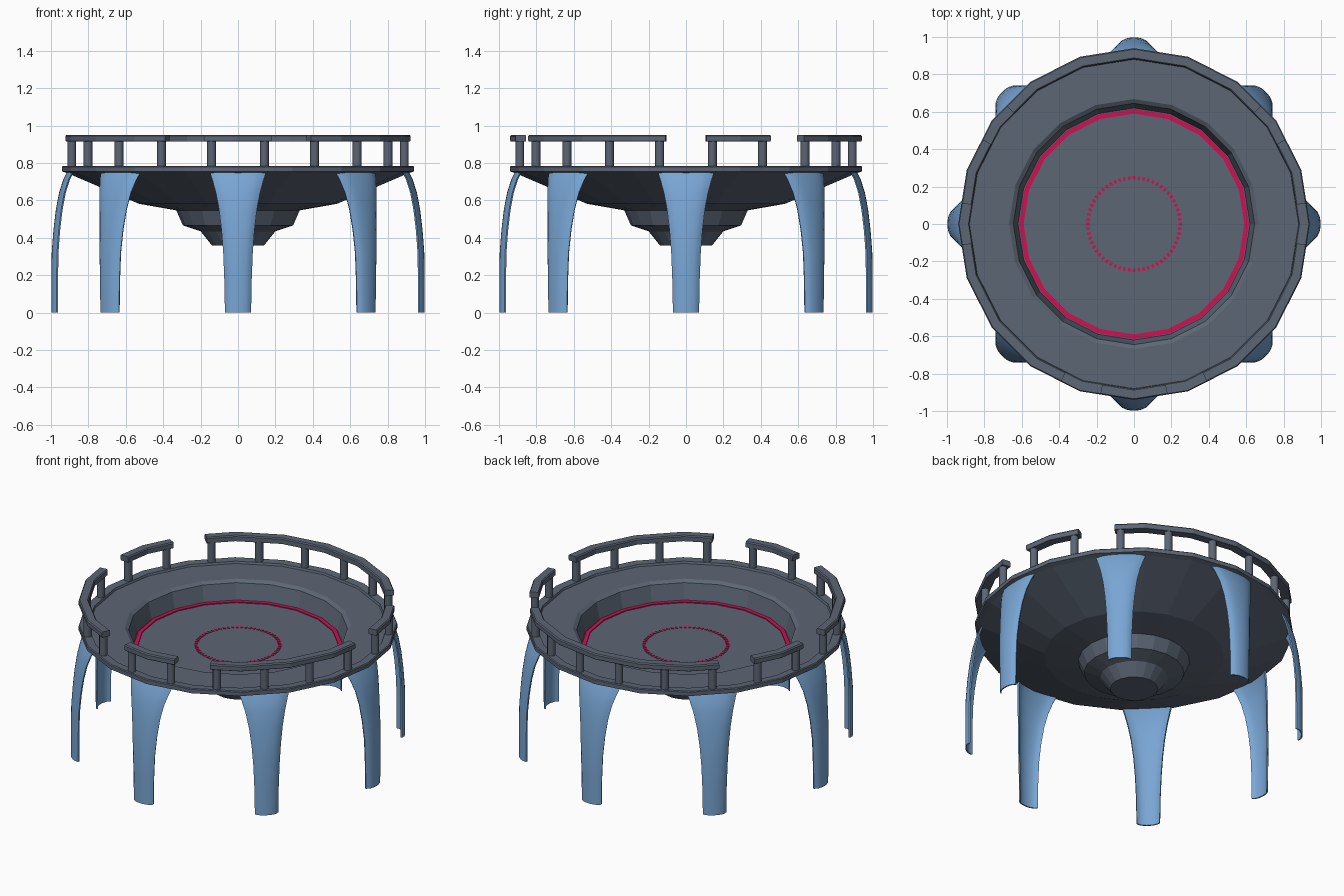
import bpy, bmesh
from math import sin, cos, pi, radians

if "Cube" in bpy.data.objects:
    bpy.data.objects.remove(bpy.data.objects["Cube"])

SIDES = 20
STEP = 360 / SIDES


def material(name, rgb):
    m = bpy.data.materials.new(name)
    m.diffuse_color = (*rgb, 1)
    m.use_nodes = True
    m.node_tree.nodes["Principled BSDF"].inputs["Base Color"].default_value = m.diffuse_color
    return m


SLATE = material("slate", (0.107, 0.133, 0.178))
BLUE = material("blue", (0.19, 0.38, 0.66))
RED = material("red", (0.62, 0.005, 0.085))


def make(name, bm, mat):
    bmesh.ops.recalc_face_normals(bm, faces=bm.faces[:])
    me = bpy.data.meshes.new(name)
    bm.to_mesh(me)
    bm.free()
    ob = bpy.data.objects.new(name, me)
    bpy.context.collection.objects.link(ob)
    me.materials.append(mat)
    return ob


def polar(r, deg, z):
    return (r * cos(radians(deg)), r * sin(radians(deg)), z)


def polygon_radius(r, deg):
    """Radius at an angle on the 20-sided outline of corner radius r."""
    return r * cos(radians(STEP / 2)) / cos(radians(deg % STEP - STEP / 2))


def sweep(bm, sections, closed):
    """Skin a list of closed cross-sections; cap the ends if the run is open."""
    rows = [[bm.verts.new(p) for p in s] for s in sections]
    n = len(rows[0])
    for i in range(len(rows) if closed else len(rows) - 1):
        a, b = rows[i], rows[(i + 1) % len(rows)]
        for j in range(n):
            k = (j + 1) % n
            bm.faces.new((a[j], a[k], b[k], b[j]))
    if not closed:
        bm.faces.new(rows[0])
        bm.faces.new(rows[-1])


# Platform: sunken floor, deck, rim and stepped hull as one lathed profile
profile = [(0, .65), (.62, .65), (.645, .755), (.668, .77), (.88, .77), (.885, .783),
           (.935, .785), (.94, .78), (.94, .755), (.91, .745), (.53, .582), (.33, .547),
           (.295, .467), (.20, .435), (.14, .36), (0, .36)]
bm = bmesh.new()
verts = [bm.verts.new((r, 0, z)) for r, z in profile]
edges = [bm.edges.new(p) for p in zip(verts, verts[1:])]
bmesh.ops.spin(bm, geom=verts + edges, cent=(0, 0, 0), axis=(0, 0, 1),
               angle=2 * pi, steps=SIDES, use_duplicate=False)
bmesh.ops.remove_doubles(bm, verts=bm.verts[:], dist=1e-4)
make("platform", bm, SLATE)

# Red band around the sunken floor
bm = bmesh.new()
sweep(bm, [[polar(r, i * STEP, z) for r, z in
            ((.59, .648), (.615, .648), (.615, .656), (.59, .656))]
           for i in range(SIDES)], True)
make("floor_band", bm, RED)

# Dashed red circle in the middle of the floor
bm = bmesh.new()
for i in range(60):
    a = i * 6
    sweep(bm, [[polar(r, a + d, z) for r, z in
                ((.237, .648), (.256, .648), (.256, .653), (.237, .653))]
               for d in (-1.6, 1.6)], False)
make("floor_dashes", bm, RED)

# Railing: separate runs with gaps between, posts at the middle of each side
runs = [(9, 27), (45, 135), (153, 171), (189, 243), (261, 279), (297, 351)]
rails, posts = bmesh.new(), bmesh.new()
for start, end in runs:
    corners = [k * STEP for k in range(SIDES) if start < k * STEP < end]
    sweep(rails, [[polar(polygon_radius(r, a), a, z) for r, z in
                   ((.882, .914), (.936, .914), (.94, .92), (.94, .944),
                    (.934, .951), (.888, .951), (.882, .944))]
                  for a in [start - 2.2] + corners + [end + 2.2]], False)
    for k in range(round((end - start) / STEP) + 1):
        x, y, _ = polar(.90, start + k * STEP, 0)
        ring = [(x + .024 * cos(t * pi / 6), y + .024 * sin(t * pi / 6)) for t in range(12)]
        sweep(posts, [[(px, py, z) for px, py in ring] for z in (.768, .918)], False)
make("railing", rails, SLATE)
posts_ob = make("railing_posts", posts, SLATE)

# Legs: thin curved shells flaring towards the deck (outer radius, half width, height)
stations = [(.998, .070, 0), (.998, .073, .17), (.996, .079, .32), (.987, .088, .44),
            (.974, .101, .55), (.957, .118, .64), (.935, .137, .71), (.912, .152, .757)]
SAG, THICK, COLS = .028, .008, 10
legs = []
for i in range(8):
    bm = bmesh.new()
    a = radians(i * 45)
    sections = []
    for r, w, z in stations:
        us = [-1 + 2 * k / COLS for k in range(COLS + 1)]
        outer = [(r - SAG * (1 - (1 - .95 * u * u) ** .5) / .776, w * u) for u in us]
        inner = [(d - THICK, t * .96) for d, t in reversed(outer)]
        sections.append([(d * cos(a) - t * sin(a), d * sin(a) + t * cos(a), z)
                         for d, t in outer + inner])
    sweep(bm, sections, False)
    legs.append(make(f"leg_{i + 1}", bm, BLUE))

# Smooth shading on the round parts only
for ob in legs + [posts_ob]:
    ob.select_set(True)
bpy.context.view_layer.objects.active = posts_ob
bpy.ops.object.shade_smooth_by_angle(angle=radians(35))
